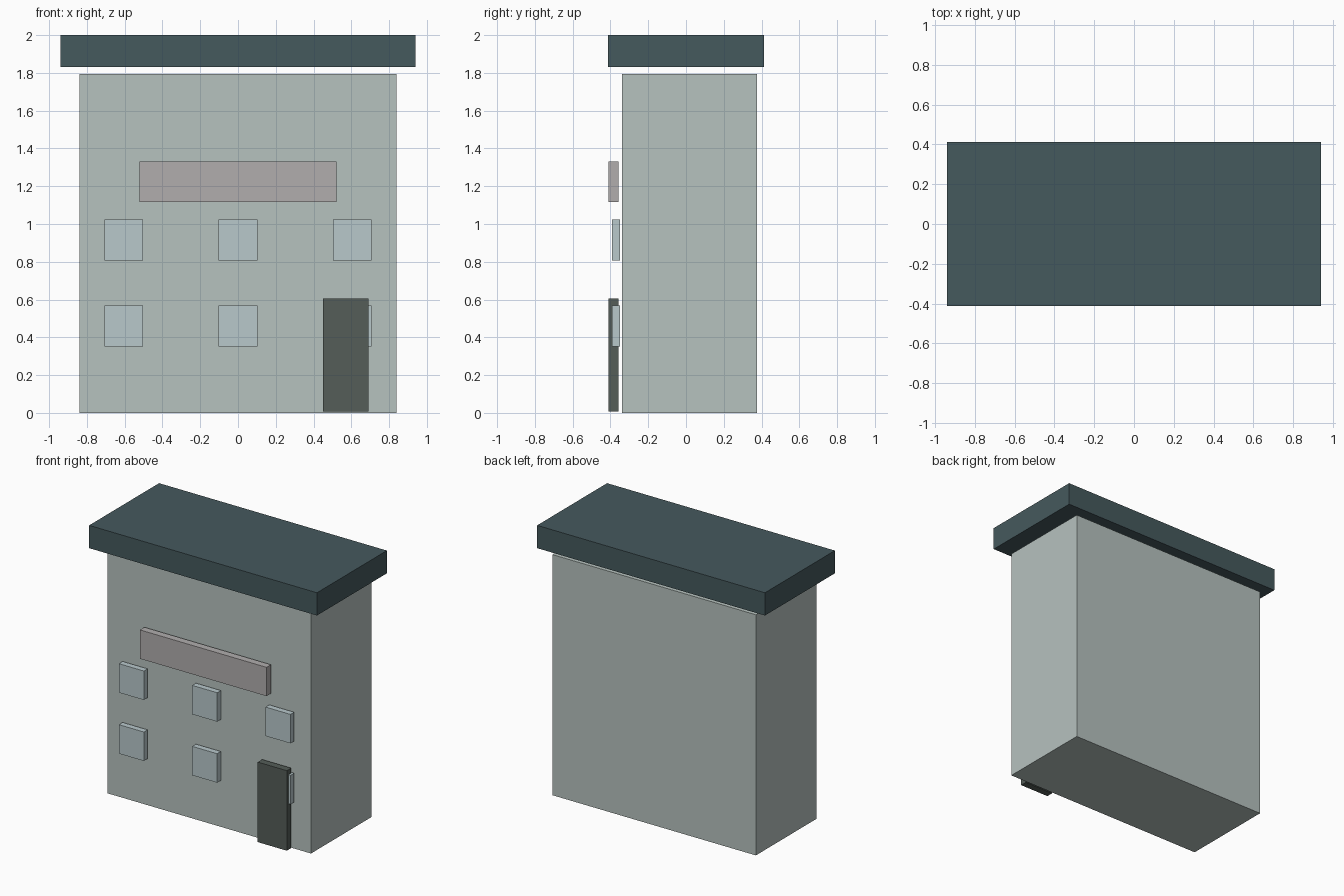
import bpy

if "Cube" in bpy.data.objects:
    bpy.data.objects.remove(bpy.data.objects["Cube"])


def material(name, rgb):
    mat = bpy.data.materials.new(name)
    mat.diffuse_color = (*rgb, 1.0)
    mat.use_nodes = True
    mat.node_tree.nodes["Principled BSDF"].inputs["Base Color"].default_value = mat.diffuse_color
    return mat


def box(name, x, y, z, mat):
    """Box spanning the given (min, max) ranges."""
    spans = (x, y, z)
    bpy.ops.mesh.primitive_cube_add(size=1, location=[(a + b) / 2 for a, b in spans])
    obj = bpy.context.object
    obj.name = name
    obj.scale = [b - a for a, b in spans]
    bpy.ops.object.transform_apply(location=False, rotation=False, scale=True)
    obj.data.materials.append(mat)
    return obj


wall_mat = material("wall_grey_green", (0.47, 0.54, 0.52))
roof_mat = material("roof_dark_teal", (0.06, 0.10, 0.11))
glass_mat = material("window_pale_blue", (0.48, 0.58, 0.60))
panel_mat = material("panel_warm_grey", (0.44, 0.42, 0.42))
door_mat = material("door_dark_green", (0.09, 0.11, 0.098))

# Main block and the overhanging flat roof floating just above it
box("building_body", (-0.84, 0.84), (-0.339, 0.376), (0.0, 1.795), wall_mat)
box("roof_slab", (-0.94, 0.94), (-0.412, 0.412), (1.83, 2.0), roof_mat)

# Blank front panel and door, standing slightly off the wall
box("front_panel", (-0.522, 0.522), (-0.41, -0.357), (1.116, 1.331), panel_mat)
box("door", (0.45, 0.69), (-0.41, -0.358), (0.008, 0.605), door_mat)

# Two rows of three windows (one partly behind the door)
for row, z in (("lower", 0.46), ("upper", 0.915)):
    for side, x in (("left", -0.605), ("middle", 0.0), ("right", 0.605)):
        box(f"{row}_{side}_window", (x - 0.103, x + 0.103), (-0.393, -0.349),
            (z - 0.108, z + 0.108), glass_mat)
